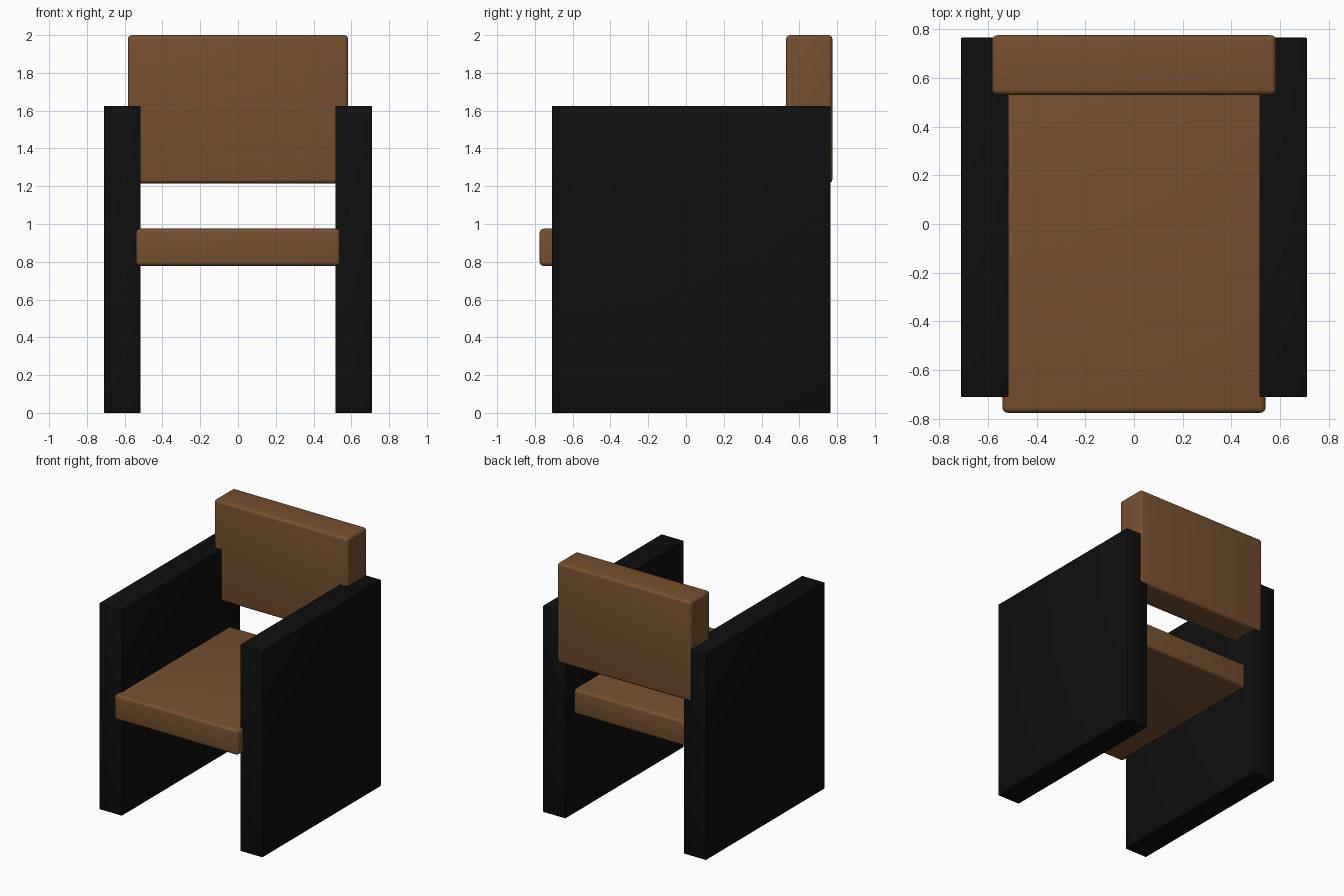
import bpy

cube = bpy.data.objects.get("Cube")
if cube:
    bpy.data.objects.remove(cube, do_unlink=True)


def make_material(name, rgb, roughness):
    mat = bpy.data.materials.new(name)
    mat.use_nodes = True
    mat.diffuse_color = (*rgb, 1)
    shader = next(n for n in mat.node_tree.nodes if n.type == 'BSDF_PRINCIPLED')
    shader.inputs["Base Color"].default_value = (*rgb, 1)
    shader.inputs["Roughness"].default_value = roughness
    return mat


def box(name, low, high, mat, radius, segments):
    """Box between two corners with rounded edges."""
    centre = [(a + b) / 2 for a, b in zip(low, high)]
    bpy.ops.mesh.primitive_cube_add(size=1, location=centre)
    obj = bpy.context.object
    obj.name = name
    obj.scale = [b - a for a, b in zip(low, high)]
    bpy.ops.object.transform_apply(location=False, rotation=False, scale=True)
    bevel = obj.modifiers.new("rounded edges", 'BEVEL')
    bevel.width = radius
    bevel.segments = segments
    bpy.ops.object.modifier_apply(modifier=bevel.name)
    bpy.ops.object.shade_smooth_by_angle()
    obj.data.materials.append(mat)
    return obj


leather = make_material("brown leather", (0.18, 0.08, 0.028), 0.6)
black = make_material("black lacquer", (0.0045, 0.0045, 0.0045), 0.5)

# Side panels that serve as legs and armrests
for side, x0, x1 in (("left", 0.515, 0.71), ("right", -0.71, -0.515)):
    box(side + "_side_panel", (x0, -0.71, 0), (x1, 0.765, 1.625), black, 0.004, 2)

# Cushions, with their ends let into the panels
box("seat", (-0.54, -0.775, 0.778), (0.54, 0.65, 0.975), leather, 0.022, 4)
box("backrest", (-0.583, 0.53, 1.215), (0.583, 0.775, 2.0), leather, 0.022, 4)
